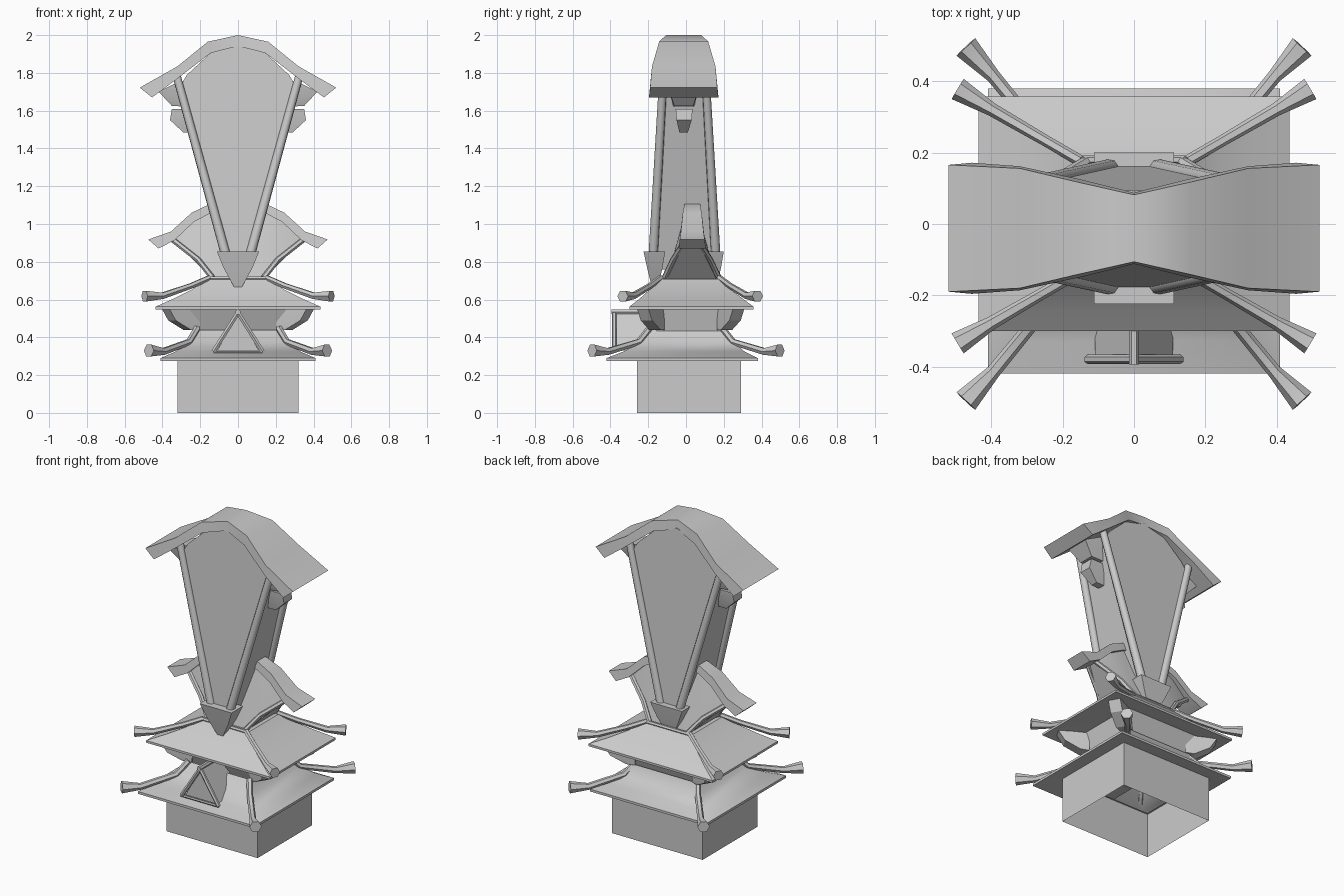
import bpy, bmesh, math
from mathutils import Vector

if "Cube" in bpy.data.objects:
    bpy.data.objects.remove(bpy.data.objects["Cube"], do_unlink=True)

stone = bpy.data.materials.new("plain grey")
stone.use_nodes = True
GREY = (0.6, 0.6, 0.6, 1)
stone.diffuse_color = GREY
stone.node_tree.nodes["Principled BSDF"].inputs["Base Color"].default_value = GREY


def finish(name, bm, angle=35):
    bmesh.ops.recalc_face_normals(bm, faces=bm.faces[:])
    mesh = bpy.data.meshes.new(name)
    bm.to_mesh(mesh)
    bm.free()
    mesh.materials.append(stone)
    ob = bpy.data.objects.new(name, mesh)
    bpy.context.collection.objects.link(ob)
    bpy.ops.object.select_all(action='DESELECT')
    ob.select_set(True)
    bpy.context.view_layer.objects.active = ob
    bpy.ops.object.shade_smooth_by_angle(angle=math.radians(angle))
    return ob


def loft(name, rings, start=True, end=True, angle=35):
    """Skin a row of equal-sized point rings."""
    bm = bmesh.new()
    rows = [[bm.verts.new(p) for p in ring] for ring in rings]
    n = len(rows[0])
    for a, b in zip(rows, rows[1:]):
        for i in range(n):
            j = (i + 1) % n
            bm.faces.new((a[i], a[j], b[j], b[i]))
    if start:
        bm.faces.new(rows[0][::-1])
    if end:
        bm.faces.new(rows[-1])
    return finish(name, bm, angle)


def rect(hx, y0, y1, z, cx=0):
    return [(cx - hx, y0, z), (cx + hx, y0, z), (cx + hx, y1, z), (cx - hx, y1, z)]


def tube(name, path, radii, sides=6):
    pts = [Vector(p) for p in path]
    rings = []
    for i, p in enumerate(pts):
        d = (pts[min(i + 1, len(pts) - 1)] - pts[max(i - 1, 0)]).normalized()
        u = d.cross(Vector((0, 0, 1)))
        u = u.normalized() if u.length > 0.01 else Vector((1, 0, 0))
        v = u.cross(d)
        rings.append([p + radii[i] * (u * math.cos(t) + v * math.sin(t))
                      for t in (math.tau * k / sides for k in range(sides))])
    return loft(name, rings, angle=50)


def hull(name, points):
    bm = bmesh.new()
    for p in points:
        bm.verts.new(p)
    bmesh.ops.convex_hull(bm, input=bm.verts[:])
    return finish(name, bm, 20)


def strip(name, stations, yc):
    """Curved roof band: (top x, top z, bottom x, bottom z, half depth)."""
    return loft(name, [[(xt, yc - h, zt), (xt, yc + h, zt), (xb, yc + h + .006, zb),
                        (xb, yc - h - .006, zb)] for xt, zt, xb, zb, h in stations], angle=40)


SIDES = (("right", -1), ("left", 1))
ENDS = (("front", -1), ("back", 1))

# Hollow base and the two flared tiers
loft("base_walls", [rect(.32, -.26, .29, 0), rect(.32, -.26, .29, .29)], False, False)
loft("lower_roof", [rect(.31, -.25, .28, .285), rect(.41, -.42, .38, .275),
                    rect(.41, -.42, .38, .29), rect(.33, -.33, .31, .325),
                    rect(.26, -.24, .25, .375), rect(.22, -.18, .22, .44)], False, False)
loft("middle_walls", [rect(.22, -.15, .20, .42), rect(.255, -.21, .25, .56)], False, False)
loft("upper_roof", [rect(.24, -.19, .23, .56), rect(.437, -.30, .358, .548),
                    rect(.437, -.30, .358, .562), rect(.34, -.245, .30, .605),
                    rect(.24, -.19, .235, .655), rect(.165, -.14, .185, .71)], False, True)

# Corner ribs with flared tips, and brackets under the upper eaves
for sn, s in SIDES:
    for en, e in ENDS:
        tag = f"{en}_{sn}"
        tube(f"lower_rib_{tag}",
             [(s * .215, e * .19, .45), (s * .26, e * .25, .375), (s * .395, e * .415, .325),
              (s * .472, e * .497, .33)], [.018, .018, .02, .036])
        tube(f"upper_rib_{tag}",
             [(s * .15, .022 + e * .155, .715), (s * .25, .022 + e * .213, .672),
              (s * .40, .022 + e * .30, .62), (s * .495, .022 + e * .357, .618)],
             [.016, .016, .019, .033])
        hull(f"corner_bracket_{tag}",
             [(s * (x + k * .02), .025 + e * (y - k * .03), z) for k in (-1, 1)
              for x, y, z in ((.22, .17, .44), (.27, .19, .44), (.35, .235, .49),
                              (.385, .255, .555), (.22, .17, .555))])
for en, y in (("front", -.135), ("back", .18)):
    tube(f"cap_trim_{en}", [(-.16, y, .712), (.16, y, .712)], [.012, .012])

# Front dormer: gabled body, rakes, sill and ridge pole
loft("dormer_body", [[(-.11, y, .33), (.11, y, .33), (0, y, .525)] for y in (-.37, -.15)])
for sn, s in SIDES:
    tube(f"dormer_rake_{sn}", [(s * .13, -.38, .325), (0, -.38, .53)], [.013, .013])
tube("dormer_sill", [(-.13, -.38, .325), (.13, -.38, .325)], [.008, .008])
tube("dormer_ridge", [(0, -.395, .535), (0, -.17, .535)], [.014, .014])

# Side wings: wedge body, sloping bars and curved cover
for sn, s in SIDES:
    hull(f"wing_body_{sn}",
         [(s * x, .03 + k * y, z) for k in (-1, 1)
          for x, y, z in ((0, .13, .71), (.14, .13, .71), (.34, .03, .915),
                          (.24, .03, 1.02), (.15, .03, 1.07), (0, .03, 1.08))])
    for en, e in ENDS:
        tube(f"wing_bar_{en}_{sn}",
             [(s * .135, .03 + e * .145, .715), (s * .21, .03 + e * .10, .81),
              (s * .35, .03 + e * .03, .92)], [.015] * 3)
    strip(f"wing_cover_{sn}",
          [(0, 1.125, 0, 1.08, .035), (s * .15, 1.105, s * .14, 1.06, .042),
           (s * .245, 1.06, s * .235, 1.01, .05), (s * .355, .96, s * .335, .915, .06),
           (s * .475, .918, s * .42, .87, .066)], .033)

# Tall tower: flaring body between four leaning posts
outline = ((.05, .76), (.30, 1.74), (.27, 1.79), (.14, 1.91), (0, 1.95))
half = [(x, z, .175 - .062 * (z - .76)) for x, z in outline]
ring = half + [(-x, z, h) for x, z, h in half[-2::-1]]
loft("tower_body", [[(x, -.008 + e * h, z) for x, z, h in ring] for e in (-1, 1)], angle=25)
for en, e in ENDS:
    for sn, s in SIDES:
        tube(f"tower_post_{en}_{sn}",
             [(s * .055, -.008 + e * .167, .80), (s * .325, -.008 + e * .112, 1.785)],
             [.026, .022], 8)
    # Tapered foot that carries the posts
    yc = -.165 if e < 0 else .145
    loft(f"tower_foot_{en}",
         [rect(.02, yc - .015, yc + .015, .665), rect(.075, yc - .04, yc + .04, .765),
          rect(.112, yc - .06, yc + .055, .855)])

# Stepped side corbels below the top roof
for sn, s in SIDES:
    loft(f"corbel_{sn}",
         [rect(.03, -.035, .01, 1.485, s * .26), rect(.055, -.05, .03, 1.55, s * .305),
          rect(.045, -.055, .035, 1.61, s * .305)])
    hull(f"corbel_block_{sn}",
         [(s * x, -.012 + k * h, z) for k in (-1, 1)
          for x, h, z in ((.24, .055, 1.62), (.35, .05, 1.625), (.42, .075, 1.70),
                          (.30, .08, 1.76), (.24, .08, 1.72))])

# Sweeping top roof
arch = [(.52, 1.722, .455, 1.67, .178), (.32, 1.835, .32, 1.77, .168),
        (.16, 1.965, .145, 1.905, .13), (0, 2.0, 0, 1.942, .094)]
mirrored = [(-a, b, -c, d, h) for a, b, c, d, h in arch]
strip("top_roof", mirrored + arch[-2::-1], -.012)
